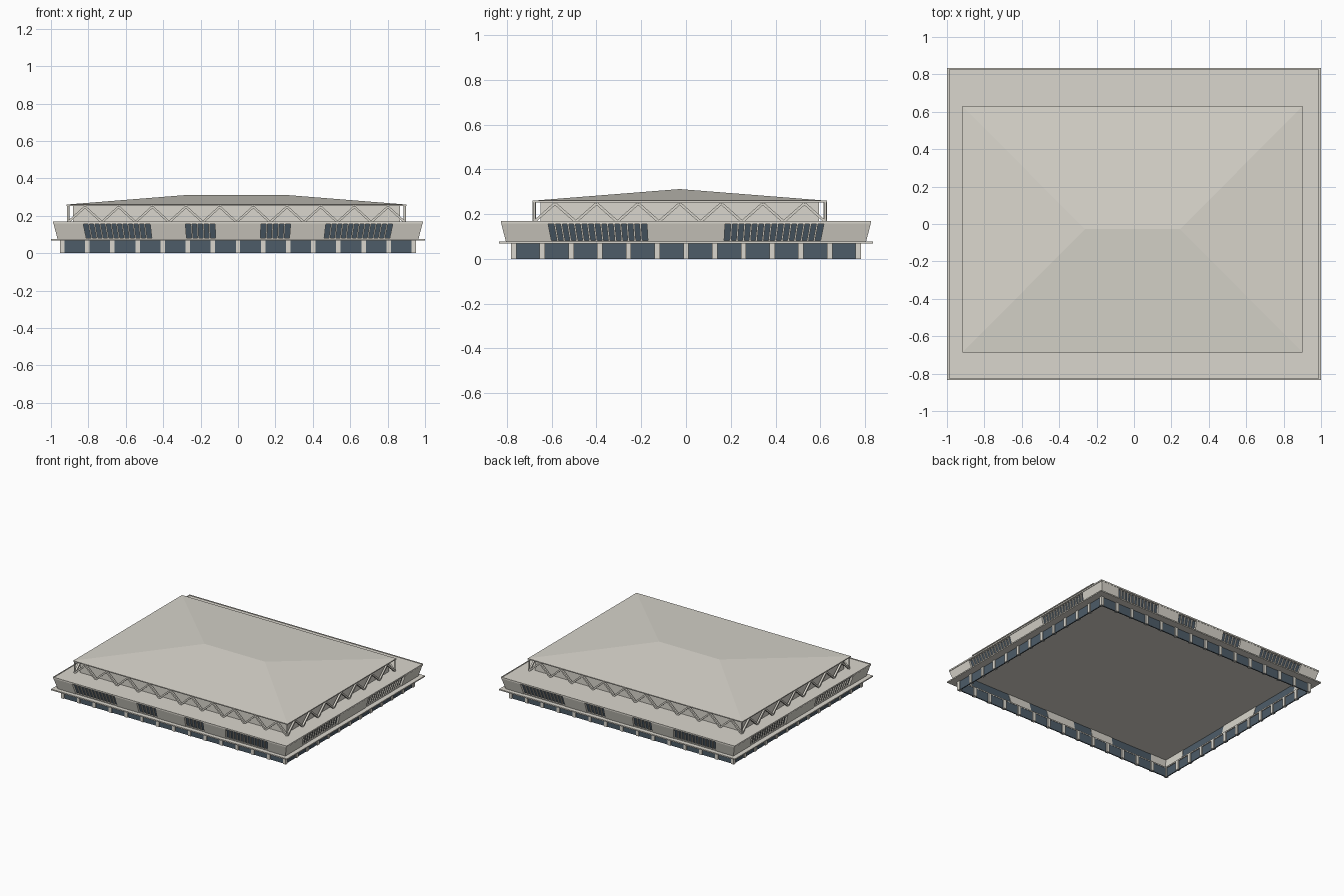
import bpy, bmesh
from math import pi
from mathutils import Matrix, Vector

cube = bpy.data.objects.get("Cube")
if cube:
    bpy.data.objects.remove(cube, do_unlink=True)


def material(name, rgb):
    m = bpy.data.materials.new(name)
    m.use_nodes = True
    m.diffuse_color = (*rgb, 1)
    m.node_tree.nodes["Principled BSDF"].inputs["Base Color"].default_value = (*rgb, 1)
    return m


STONE = material("pale warm grey stone", (0.70, 0.675, 0.61))
GLASS = material("blue grey glass", (0.075, 0.107, 0.14))
ROOF_CENTRE = Vector((-0.008, -0.028, 0))


def hexa(bm, bottom, top):
    """Solid between two matching four-point loops."""
    a = [bm.verts.new(p) for p in bottom]
    b = [bm.verts.new(p) for p in top]
    bm.faces.new(a[::-1])
    bm.faces.new(b)
    for i in range(4):
        j = (i + 1) % 4
        bm.faces.new((a[i], a[j], b[j], b[i]))


def rect(hx, hy, z):
    return [Vector((-hx, -hy, z)), Vector((hx, -hy, z)),
            Vector((hx, hy, z)), Vector((-hx, hy, z))]


def finish(bm, name, mat=STONE, offset=(0, 0, 0)):
    bmesh.ops.recalc_face_normals(bm, faces=bm.faces)
    me = bpy.data.meshes.new(name)
    bm.to_mesh(me)
    bm.free()
    me.materials.append(mat)
    ob = bpy.data.objects.new(name, me)
    ob.location = offset
    bpy.context.collection.objects.link(ob)


def block(name, hx, hy, z0, z1, offset=(0, 0, 0)):
    bm = bmesh.new()
    hexa(bm, rect(hx, hy, z0), rect(hx, hy, z1))
    finish(bm, name, STONE, offset)


def ring(name, hx, hy, width, z0, z1, mat=STONE, offset=(0, 0, 0)):
    """Rectangular frame with mitred corners."""
    bm = bmesh.new()
    loops = [(rect(hx, hy, z), rect(hx - width, hy - width, z)) for z in (z0, z1)]
    for i in range(4):
        j = (i + 1) % 4
        hexa(bm, *[(o[i], o[j], n[j], n[i]) for o, n in loops])
    finish(bm, name, mat, offset)


def strut(bm, turn, a, b, dist, width, depth):
    """Bar in a facade plane from a to b, given as (along, height)."""
    a, b = Vector(a), Vector(b)
    d = (b - a).normalized()
    n = Vector((-d.y, d.x)) * width / 2
    quad = (a - n, b - n, b + n, a + n)
    hexa(bm, *[[turn @ Vector((p.x, -y, p.y)) for p in quad]
               for y in (dist - depth / 2, dist + depth / 2)])


SIDES = [("front", 0, True), ("right", 1, False), ("back", 2, True), ("left", 3, False)]

# Ground floor: thin glass walls, open below, with piers
ring("ground_glazing", 0.945, 0.775, 0.008, 0, 0.07, GLASS)
for name, k, long_side in SIDES:
    turn = Matrix.Rotation(k * pi / 2, 3, 'Z')
    half, dist, bays = (0.94, 0.77, 14) if long_side else (0.77, 0.94, 12)
    bm = bmesh.new()
    for i in range(bays + 1):
        u = -half + 2 * half * i / bays
        strut(bm, turn, (u, 0), (u, 0.07), dist, 0.024, 0.024)
    finish(bm, name + "_piers")

# Concourse walkway slab, upper deck and its raised rim
ring("concourse_slab", 1.0, 0.835, 0.07, 0.068, 0.077)
block("upper_deck", 0.986, 0.823, 0.157, 0.165)
ring("deck_rim", 0.99, 0.827, 0.006, 0.158, 0.169)

# Upper storey: flared walls with glazed bays, open inside
ZB, ZT, FLARE, THICK = 0.076, 0.16, 0.022, 0.025
for name, k, long_side in SIDES:
    turn = Matrix.Rotation(k * pi / 2, 3, 'Z')
    half, dist = (0.965, 0.804) if long_side else (0.804, 0.965)
    windows = ([(-0.81, -0.46), (-0.275, -0.12), (0.12, 0.275), (0.46, 0.81)]
               if long_side else [(-0.6, -0.17), (0.17, 0.6)])

    def piece(bm, u0, u1, z0=ZB, z1=ZT, back=0.0, thick=THICK, corner0=False, corner1=False):
        loops = []
        for z in (z0, z1):
            t = (z - ZB) / (ZT - ZB) * FLARE
            s = 1 + t / half
            d = dist + t - back
            c0, c1 = thick * corner0, thick * corner1
            loops.append([turn @ Vector(p) for p in (
                (u0 * s, -d, z), (u1 * s, -d, z),
                (u1 * s - c1, -d + thick, z), (u0 * s + c0, -d + thick, z))])
        hexa(bm, *loops)

    # Solid flared panels between window bays, mitred at the corners
    bm = bmesh.new()
    edges = [-half] + [u for w in windows for u in w] + [half]
    for u0, u1 in zip(edges[::2], edges[1::2]):
        piece(bm, u0, u1, corner0=u0 == -half, corner1=u1 == half)
    finish(bm, name + "_wall_panels")

    # Recessed glass in each bay
    bm = bmesh.new()
    for u0, u1 in windows:
        piece(bm, u0, u1, back=0.016, thick=0.006)
    finish(bm, name + "_window_glass", GLASS)

    # Upright fins and sills in front of the glass
    bm = bmesh.new()
    for u0, u1 in windows:
        n = round((u1 - u0) / 0.029)
        for i in range(1, n):
            u = u0 + (u1 - u0) * i / n
            piece(bm, u - 0.004, u + 0.004, back=0.006, thick=0.012)
        piece(bm, u0, u1, ZB, ZB + 0.006, back=0.003, thick=0.016)
    finish(bm, name + "_window_fins")

# Arena drum set back behind the truss
ring("arena_wall", 0.873, 0.623, 0.02, 0.16, 0.256, STONE, ROOF_CENTRE)

# Zigzag truss around the eaves
HX, HY = 0.9, 0.65
for name, k, long_side in SIDES:
    turn = Matrix.Rotation(k * pi / 2, 3, 'Z')
    half, dist, peaks = (HX, HY, 10) if long_side else (HY, HX, 7)
    step = 2 * half / peaks
    bm = bmesh.new()
    for i in range(peaks):
        u = -half + i * step
        strut(bm, turn, (u, 0.166), (u + step / 2, 0.248), dist, 0.012, 0.014)
        strut(bm, turn, (u + step / 2, 0.248), (u + step, 0.166), dist, 0.012, 0.014)
    finish(bm, name + "_truss", STONE, ROOF_CENTRE)

# Round corner posts
bm = bmesh.new()
for sx in (-1, 1):
    for sy in (-1, 1):
        bmesh.ops.create_cone(bm, cap_ends=True, segments=12, radius1=0.006, radius2=0.006,
                              depth=0.094,
                              matrix=Matrix.Translation((sx * HX, sy * HY, 0.21)))
finish(bm, "corner_posts", STONE, ROOF_CENTRE)

# Hipped roof with a short ridge over a thin eaves slab
EX, EY, RIDGE = 0.908, 0.658, 0.255
block("eaves_slab", EX, EY, 0.253, 0.26, ROOF_CENTRE)
bm = bmesh.new()
e = [bm.verts.new(p) for p in rect(EX, EY, 0.26)]
r0, r1 = bm.verts.new((-RIDGE, 0, 0.312)), bm.verts.new((RIDGE, 0, 0.312))
for f in ((e[0], e[1], r1, r0), (e[1], e[2], r1), (e[2], e[3], r0, r1),
          (e[3], e[0], r0), e[::-1]):
    bm.faces.new(f)
finish(bm, "hipped_roof", STONE, ROOF_CENTRE)
